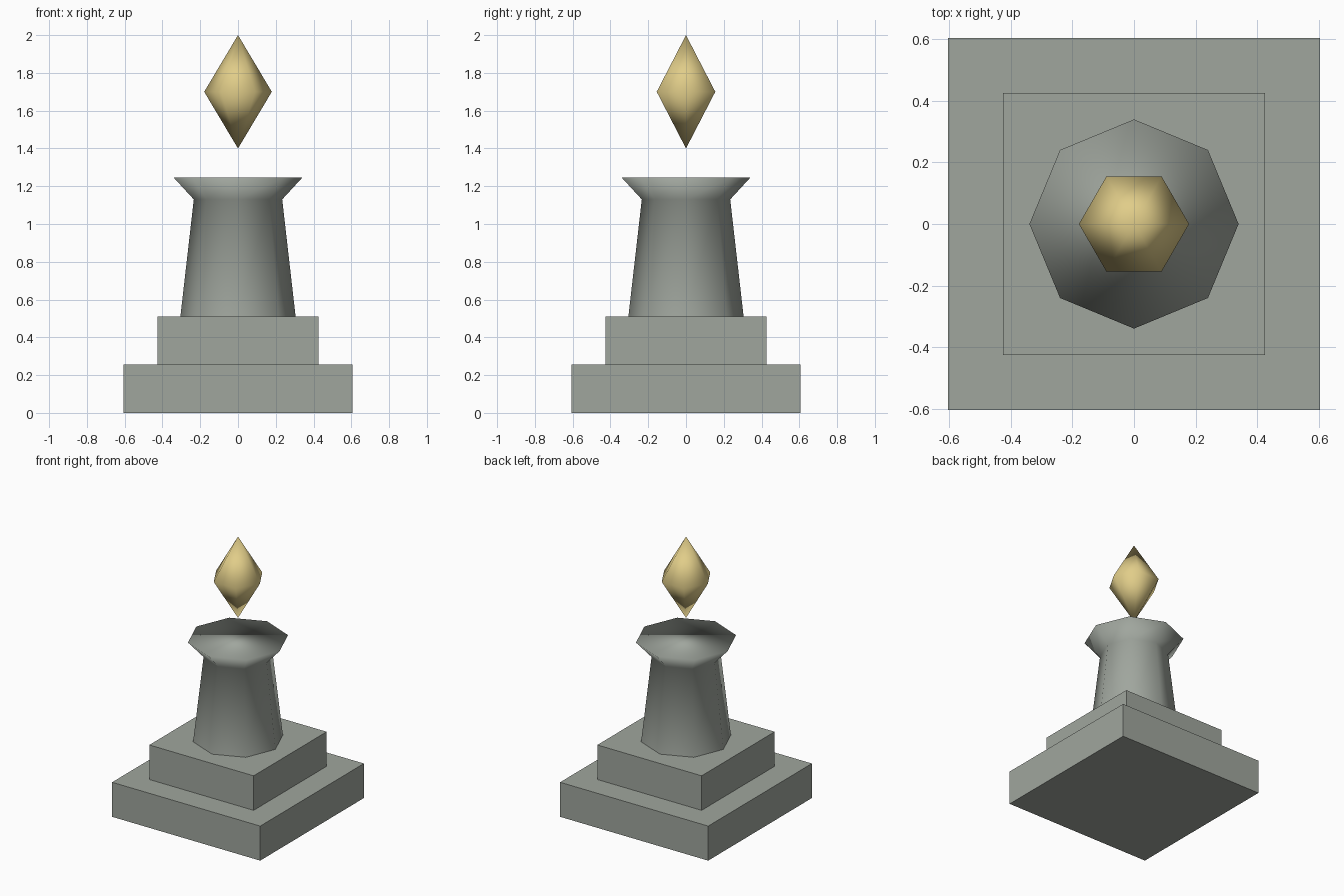
import bpy, bmesh
from math import cos, sin, tau

cube = bpy.data.objects.get("Cube")
if cube:
    bpy.data.objects.remove(cube, do_unlink=True)


def make_material(name, rgb):
    mat = bpy.data.materials.new(name)
    mat.use_nodes = True
    colour = (*rgb, 1.0)
    mat.diffuse_color = colour
    mat.node_tree.nodes["Principled BSDF"].inputs["Base Color"].default_value = colour
    return mat


def add_object(name, bm, mat, smooth):
    bmesh.ops.recalc_face_normals(bm, faces=bm.faces)
    for face in bm.faces:
        face.smooth = smooth
    mesh = bpy.data.meshes.new(name)
    bm.to_mesh(mesh)
    bm.free()
    mesh.materials.append(mat)
    bpy.context.collection.objects.link(bpy.data.objects.new(name, mesh))


def slab(name, width, bottom, top, mat):
    bm = bmesh.new()
    bmesh.ops.create_cube(bm, size=1)
    bmesh.ops.scale(bm, vec=(width, width, top - bottom), verts=bm.verts)
    bmesh.ops.translate(bm, vec=(0, 0, (bottom + top) / 2), verts=bm.verts)
    add_object(name, bm, mat, False)


def turned(name, profile, sides, mat):
    """Sweep (radius, height) pairs round z; a zero radius makes a point."""
    bm = bmesh.new()
    rings = []
    for r, z in profile:
        count = sides if r else 1
        rings.append([bm.verts.new((r * cos(tau * i / sides), r * sin(tau * i / sides), z))
                      for i in range(count)])
    for low, high in zip(rings, rings[1:]):
        for i in range(sides):
            j = (i + 1) % sides
            corners = [low[i % len(low)], low[j % len(low)],
                       high[j % len(high)], high[i % len(high)]]
            bm.faces.new(list(dict.fromkeys(corners)))
    if len(rings[-1]) > 1:
        bm.faces.new(rings[-1])
    add_object(name, bm, mat, True)


stone = make_material("grey stone", (0.35, 0.38, 0.34))
gold = make_material("pale gold", (0.75, 0.61, 0.25))

# Stepped square base
slab("lower_step", 1.21, 0, 0.255, stone)
slab("upper_step", 0.852, 0.255, 0.51, stone)

# Eight-sided tapered column with a flared top
turned("column", [(0.305, 0.51), (0.234, 1.13), (0.34, 1.245)], 8, stone)

# Floating six-sided crystal
turned("crystal", [(0, 1.4), (0.179, 1.7), (0, 2.0)], 6, gold)
